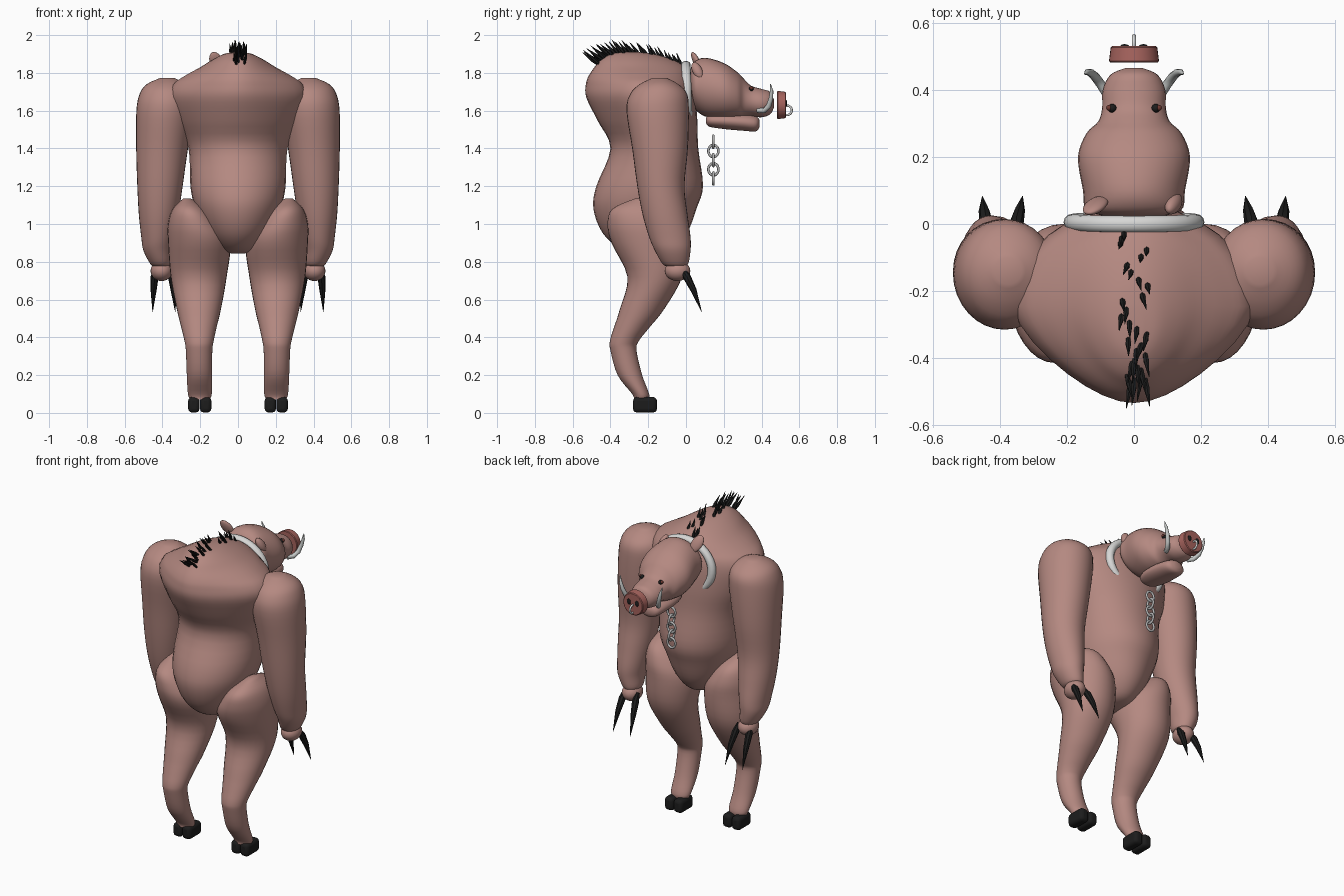
import bpy, bmesh, math, random
from mathutils import Vector

random.seed(4)
if "Cube" in bpy.data.objects:
    bpy.data.objects.remove(bpy.data.objects["Cube"], do_unlink=True)


def material(name, color):
    m = bpy.data.materials.new(name)
    m.use_nodes = True
    m.diffuse_color = (*color, 1)
    m.node_tree.nodes["Principled BSDF"].inputs["Base Color"].default_value = (*color, 1)
    return m


SKIN = material("dusty pink skin", (0.46, 0.25, 0.22))
SNOUT = material("red snout", (0.38, 0.125, 0.11))
BLACK = material("black horn", (0.012, 0.012, 0.012))
SILVER = material("silver", (0.68, 0.68, 0.67))
STEEL = material("grey steel", (0.45, 0.45, 0.45))
TUSK = material("pale tusk", (0.55, 0.57, 0.56))
BROWN = material("brown iris", (0.16, 0.04, 0.03))


def finish(ob, name, mat, angle=40):
    ob.name = name
    ob.data.materials.clear()
    ob.data.materials.append(mat)
    bpy.ops.object.select_all(action='DESELECT')
    ob.select_set(True)
    bpy.context.view_layer.objects.active = ob
    if angle:
        bpy.ops.object.shade_smooth_by_angle(angle=math.radians(angle))
    return ob


def from_bmesh(bm, name, mat, angle=40):
    bmesh.ops.recalc_face_normals(bm, faces=bm.faces[:])
    me = bpy.data.meshes.new(name)
    bm.to_mesh(me)
    bm.free()
    ob = bpy.data.objects.new(name, me)
    bpy.context.collection.objects.link(ob)
    return finish(ob, name, mat, angle)


def smooth_rows(rows, steps=4):
    """Spline through the cross-sections."""
    out = []
    for i in range(len(rows) - 1):
        quad = [rows[max(i - 1, 0)], rows[i], rows[i + 1], rows[min(i + 2, len(rows) - 1)]]
        for k in range(steps):
            t = k / steps
            out.append([b + 0.5 * t * (c - a + t * (2*a - 5*b + 4*c - d + t * (3*(b - c) + d - a)))
                        for a, b, c, d in zip(*quad)])
    return out + [list(rows[-1])]


def loft(name, rows, mat, axis='z', side=1, n=32):
    """Rows: position on axis, low edge, high edge, half width, x centre, optional back pinch."""
    bm = bmesh.new()
    rings = []
    for pos, lo, hi, half, cx, *pinch in smooth_rows(rows):
        ring = []
        for k in range(n):
            a = math.tau * k / n
            x = half * math.cos(a) * (1 - sum(pinch) * max(0, -math.sin(a)) ** 1.3)
            d = (lo + hi) / 2 + (hi - lo) / 2 * math.sin(a)
            x = side * (cx + x)
            ring.append(bm.verts.new((x, d, pos) if axis == 'z' else (x, pos, d)))
        rings.append(ring)
    for r, q in zip(rings, rings[1:]):
        for k in range(n):
            bm.faces.new((r[k], r[(k + 1) % n], q[(k + 1) % n], q[k]))
    bm.faces.new(rings[0])
    bm.faces.new(rings[-1])
    return from_bmesh(bm, name, mat, 60)


def ball(name, loc, scale, mat, rot=(0, 0, 0), seg=24):
    bpy.ops.mesh.primitive_uv_sphere_add(segments=seg, ring_count=seg // 2, radius=1,
                                         location=loc, rotation=rot)
    ob = bpy.context.object
    ob.scale = scale
    return finish(ob, name, mat)


def ring(name, loc, rot, major, minor, mat, scale=(1, 1, 1)):
    bpy.ops.mesh.primitive_torus_add(major_radius=major, minor_radius=minor, location=loc,
                                     rotation=rot, major_segments=40, minor_segments=12)
    ob = bpy.context.object
    ob.scale = scale
    return finish(ob, name, mat)


def horn(name, points, radii, mat, sides=10, angle=50):
    """Tapered tube along a path."""
    bm = bmesh.new()
    pts = [Vector(p) for p in points]
    rings = []
    for i, (p, r) in enumerate(zip(pts, radii)):
        t = pts[min(i + 1, len(pts) - 1)] - pts[max(i - 1, 0)]
        u = t.cross(Vector((1, 0, 0))).normalized()
        v = t.cross(u).normalized()
        rings.append([bm.verts.new(p + r * (u * math.cos(math.tau * k / sides)
                                            + v * math.sin(math.tau * k / sides)))
                      for k in range(sides)])
    for r, q in zip(rings, rings[1:]):
        for k in range(sides):
            bm.faces.new((r[k], r[(k + 1) % sides], q[(k + 1) % sides], q[k]))
    bm.faces.new(rings[0])
    bm.faces.new(rings[-1])
    return from_bmesh(bm, name, mat, angle)


# Torso with hunched back and belly
loft("torso", [
    (.843, -.23, -.17, .03, 0, 0), (.865, -.34, -.07, .09, 0, 0), (.95, -.44, .005, .165, 0, 0),
    (1.08, -.49, .055, .225, 0, 0), (1.2, -.475, .09, .252, 0, 0), (1.4, -.40, .065, .262, 0, .1),
    (1.55, -.47, .06, .325, 0, .25), (1.67, -.528, .05, .363, 0, .35),
    (1.74, -.53, .04, .342, 0, .38), (1.785, -.515, .025, .28, 0, .3),
    (1.83, -.485, .0, .2, 0, .2), (1.87, -.45, -.07, .135, 0, .1),
    (1.9, -.395, -.17, .075, 0, 0), (1.91, -.34, -.25, .025, 0, 0)], SKIN)

# Head and lower jaw
loft("head", [
    (.02, 1.70, 1.80, .06, 0), (.04, 1.62, 1.855, .14, 0), (.1, 1.57, 1.88, .152, 0),
    (.2, 1.555, 1.852, .167, 0), (.27, 1.56, 1.805, .142, 0), (.305, 1.565, 1.77, .107, 0),
    (.345, 1.57, 1.732, .095, 0), (.4, 1.565, 1.715, .093, 0), (.445, 1.58, 1.70, .07, 0),
    (.465, 1.615, 1.66, .025, 0)], SKIN, axis='y')
loft("lower_jaw", [
    (.105, 1.535, 1.56, .02, 0), (.125, 1.515, 1.58, .06, 0), (.2, 1.503, 1.588, .08, 0),
    (.3, 1.494, 1.583, .077, 0), (.37, 1.491, 1.57, .06, 0), (.39, 1.515, 1.55, .02, 0)],
    SKIN, axis='y')

# Snout disc with a ring through it
bpy.ops.mesh.primitive_cone_add(vertices=32, radius1=.075, radius2=.069, depth=.048,
                                location=(0, .506, 1.63), rotation=(-math.pi / 2, 0, 0))
snout = finish(bpy.context.object, "snout_disc", SNOUT)
bevel = snout.modifiers.new("soft_edge", 'BEVEL')
bevel.width = .004
bevel.limit_method = 'ANGLE'
ring("nose_ring", (0, .535, 1.602), (0, math.pi / 2, 0), .025, .006, SILVER)

# Collar and hanging chain
ring("collar", (0, .005, 1.685), (math.radians(92), 0, 0), .185, .025, SILVER, (1, .85, 1))
for i in range(5):
    turn = math.pi / 2 if i % 2 else 0
    ring("chain_link", (0, .145, 1.435 - i * .0485), (math.pi / 2, 0, turn), .028, .007,
         STEEL, (.95, 1.1, 1))

# Ears: the right one stands up, the left one lies against the head
ball("right_ear", (-.115, .055, 1.862), (.034, .017, .056), SKIN,
     (math.radians(25), math.radians(-25), 0))
ball("left_ear", (.118, .06, 1.812), (.022, .026, .05), SKIN,
     (math.radians(25), math.radians(-20), 0))

# Parts on both sides
for s, label in ((1, "left"), (-1, "right")):
    loft(label + "_arm", [
        (.772, -.09, -.01, .03, .41), (.79, -.125, .012, .055, .41), (.86, -.165, .024, .075, .426),
        (.93, -.195, .024, .087, .425), (1.05, -.23, .008, .105, .42), (1.2, -.258, -.008, .12, .413),
        (1.4, -.285, .01, .137, .402), (1.6, -.315, .015, .152, .386), (1.69, -.295, .005, .14, .38),
        (1.74, -.245, -.04, .105, .378), (1.772, -.18, -.1, .04, .375)], SKIN, side=s)
    loft(label + "_leg", [
        (.07, -.275, -.2, .05, .202), (.1, -.285, -.195, .063, .202), (.2, -.362, -.232, .067, .204),
        (.33, -.4, -.262, .07, .206), (.38, -.403, -.25, .077, .206), (.45, -.382, -.195, .093, .207),
        (.55, -.35, -.115, .117, .207), (.72, -.31, -.02, .148, .208), (.9, -.395, .0, .165, .205),
        (1.0, -.415, -.01, .14, .23), (1.08, -.39, -.06, .09, .255), (1.135, -.27, -.2, .02, .27)],
        SKIN, side=s)
    ball(label + "_hand", (s * .405, -.045, .752), (.058, .068, .054), SKIN)
    # Claws
    for x, dx in ((.354, -.022), (.439, .013)):
        horn(label + "_claw", [(s * x, -.025, .765), (s * (x + dx * .2), .005, .72),
                               (s * (x + dx * .6), .04, .65), (s * (x + dx), .083, .535)],
             (.012, .021, .016, .001), BLACK, sides=8, angle=30)
    # Cloven hoof
    for x in (.171, .234):
        bpy.ops.mesh.primitive_cube_add(size=1, location=(s * x, -.217, .043))
        hoof = bpy.context.object
        hoof.scale = (.06, .126, .082)
        bpy.ops.object.transform_apply(location=False, rotation=False, scale=True)
        finish(hoof, label + "_hoof", BLACK)
        bevel = hoof.modifiers.new("round", 'BEVEL')
        bevel.width, bevel.segments = .02, 3
    # Face
    horn(label + "_tusk", [(s * .078, .38, 1.60), (s * .098, .415, 1.60), (s * .115, .438, 1.625),
                           (s * .128, .45, 1.665), (s * .139, .453, 1.705), (s * .147, .447, 1.742)],
         (.013, .014, .014, .012, .009, .002), TUSK)
    ball(label + "_eye", (s * .065, .345, 1.716), (.013, .013, .013), BLACK, seg=16)
    ball(label + "_iris", (s * .074, .346, 1.72), (.009, .009, .009), BROWN, seg=12)
    ball(label + "_nostril", (s * .028, .53, 1.64), (.013, .006, .018), BLACK, seg=16)

# Mane of bristles along the spine
spine = smooth_rows([(-.465, 1.855), (-.4, 1.89), (-.3, 1.905), (-.15, 1.88), (-.02, 1.835)], 7)
for i, (y, z) in enumerate(spine):
    t = i / (len(spine) - 1)
    lean = math.radians(55 - 32 * t + random.uniform(-6, 6))
    length = .115 - .035 * t + random.uniform(-.01, .01)
    x = random.uniform(-.04, .04)
    base = Vector((x, y, z - .012))
    way = Vector((random.uniform(-.2, .2), -math.sin(lean), math.cos(lean)))
    horn("mane_bristle", [base, base + way * length * .4, base + way * length],
         (.006, .009, .001), BLACK, sides=6, angle=0)
